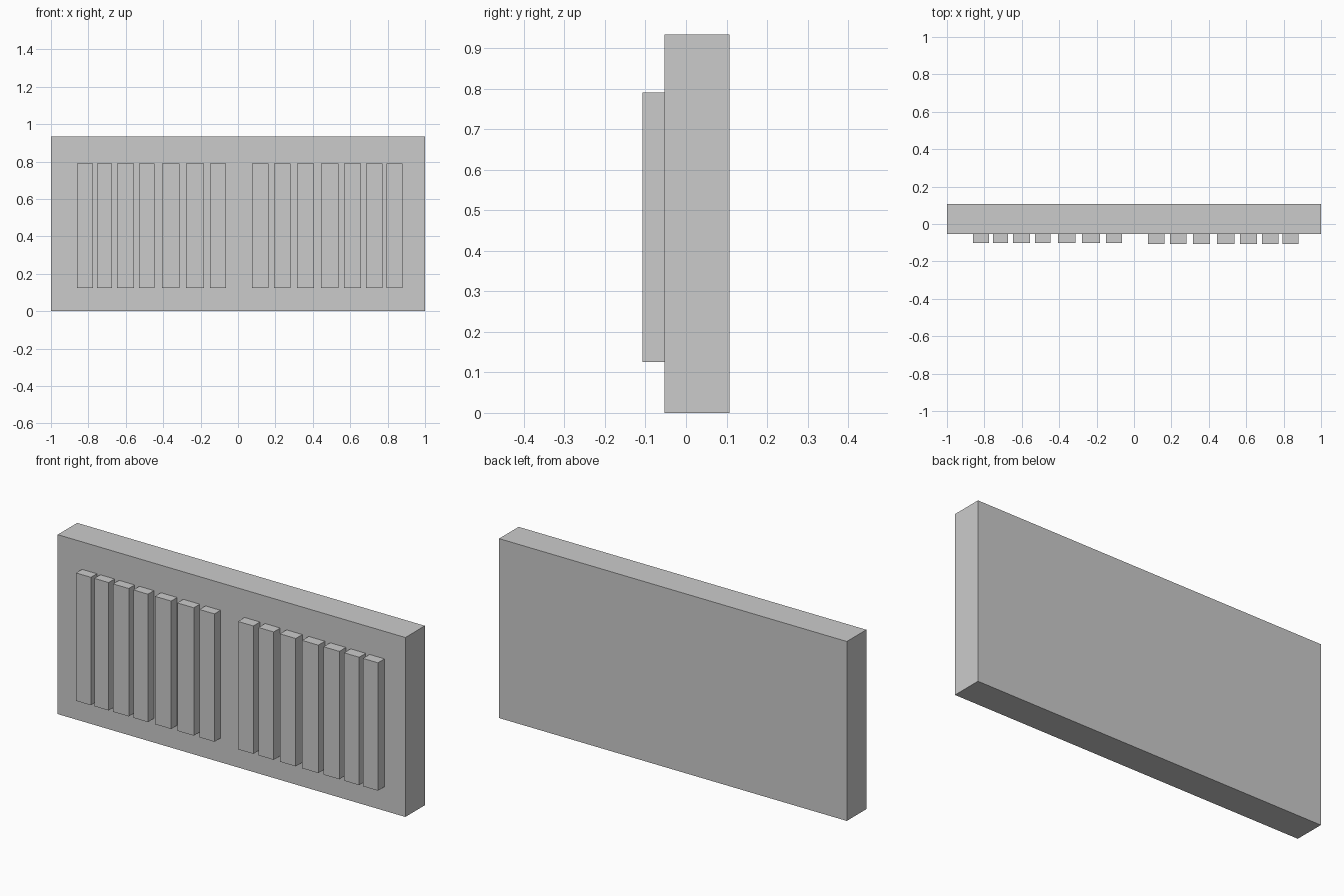
import bpy

if "Cube" in bpy.data.objects:
    bpy.data.objects.remove(bpy.data.objects["Cube"])

FACE_Y = -0.053   # front face of the panel


def box(name, x0, x1, y0, y1, z0, z1):
    bpy.ops.mesh.primitive_cube_add(
        size=1, location=((x0 + x1) / 2, (y0 + y1) / 2, (z0 + z1) / 2))
    obj = bpy.context.object
    obj.name = name
    obj.scale = (x1 - x0, y1 - y0, z1 - z0)
    bpy.ops.object.transform_apply(location=False, rotation=False, scale=True)
    return obj


# Backing panel
box("back_panel", -1, 1, FACE_Y, 0.107, 0, 0.933)

# Two groups of upright slats: front depth and (left, right) edges
groups = {
    "left_slat": (-0.102, [(-0.86, -0.775), (-0.755, -0.673), (-0.647, -0.557),
                           (-0.53, -0.447), (-0.406, -0.313), (-0.278, -0.183),
                           (-0.15, -0.064)]),
    "right_slat": (-0.107, [(0.075, 0.163), (0.193, 0.28), (0.316, 0.407),
                            (0.444, 0.537), (0.567, 0.658), (0.685, 0.772),
                            (0.794, 0.88)]),
}
for name, (front_y, spans) in groups.items():
    for i, (x0, x1) in enumerate(spans, 1):
        box(f"{name}_{i}", x0, x1, front_y, FACE_Y, 0.125, 0.79)
